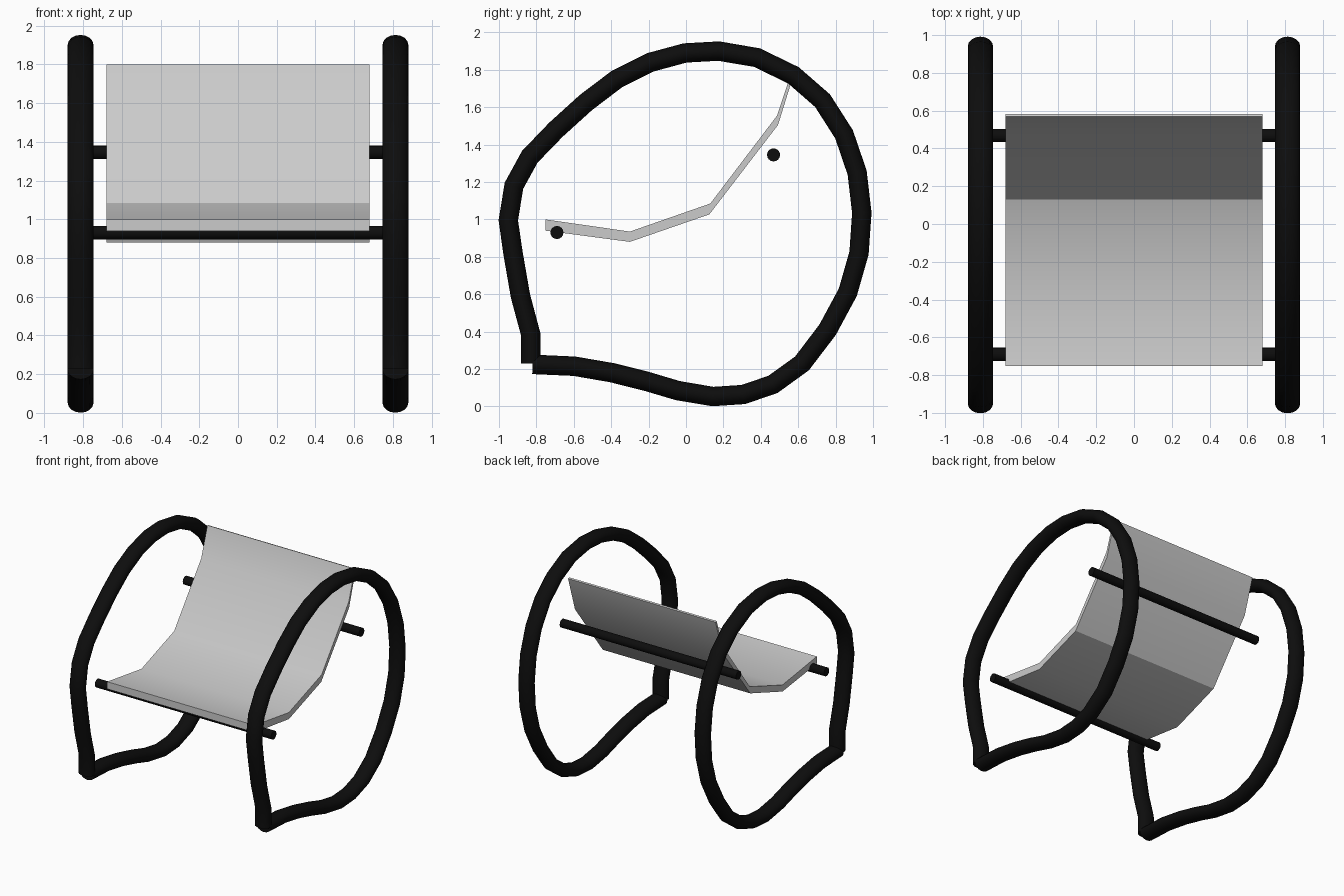
import bpy
import bmesh
from math import cos, sin, pi, radians
from mathutils import Vector

cube = bpy.data.objects.get("Cube")
if cube:
    bpy.data.objects.remove(cube, do_unlink=True)


def make_material(name, value):
    mat = bpy.data.materials.new(name)
    mat.use_nodes = True
    colour = (value, value, value, 1)
    mat.diffuse_color = colour
    mat.node_tree.nodes["Principled BSDF"].inputs["Base Color"].default_value = colour
    return mat


black = make_material("black frame", 0.004)
grey = make_material("light grey seat", 0.6)


def finish(name, bm, mat):
    """Turn the bmesh into a smooth-shaded object with sharp edges kept."""
    bmesh.ops.recalc_face_normals(bm, faces=bm.faces)
    mesh = bpy.data.meshes.new(name)
    bm.to_mesh(mesh)
    bm.free()
    mesh.materials.append(mat)
    obj = bpy.data.objects.new(name, mesh)
    bpy.context.collection.objects.link(obj)
    bpy.ops.object.select_all(action="DESELECT")
    obj.select_set(True)
    bpy.context.view_layer.objects.active = obj
    bpy.ops.object.shade_smooth_by_angle(angle=radians(30))
    return obj


def loft(name, rings, mat):
    """Skin a list of closed rings and cap both ends."""
    bm = bmesh.new()
    loops = [[bm.verts.new(p) for p in ring] for ring in rings]
    count = len(loops[0])
    for a, b in zip(loops, loops[1:]):
        for i in range(count):
            j = (i + 1) % count
            bm.faces.new((a[i], a[j], b[j], b[i]))
    bm.faces.new(loops[0])
    bm.faces.new(loops[-1])
    return finish(name, bm, mat)


# Side hoops: an oval tube swept along a (y, z) path
PATH = [(-.83, .23), (-.83, .385), (-.885, .59), (-.925, .82), (-.95, .995),
        (-.92, 1.18), (-.835, 1.335), (-.695, 1.48), (-.535, 1.625), (-.37, 1.75),
        (-.19, 1.84), (-.005, 1.89), (.175, 1.90), (.38, 1.865), (.575, 1.77),
        (.73, 1.635), (.845, 1.455), (.915, 1.25), (.94, 1.035), (.925, .82),
        (.865, .61), (.757, .41), (.62, .23), (.465, .118), (.307, .064),
        (.144, .053), (-.045, .085), (-.21, .134), (-.393, .18), (-.596, .215),
        (-.82, .225)]
HOOP_X, HALF_WIDTH, HALF_DEPTH, SIDES = 0.813, 0.067, 0.052, 16


def hoop_rings(x):
    pts = [Vector((x, y, z)) for y, z in PATH]
    rings = []
    for i, p in enumerate(pts):
        before, after = pts[max(i - 1, 0)], pts[min(i + 1, len(pts) - 1)]
        tangent = (after - before).normalized()
        normal = Vector((0, -tangent.z, tangent.y))
        angles = [2 * pi * k / SIDES for k in range(SIDES)]
        rings.append([p + Vector((HALF_WIDTH * cos(a), 0, 0))
                      + normal * HALF_DEPTH * sin(a) for a in angles])
    return rings


for side, x in (("left", HOOP_X), ("right", -HOOP_X)):
    loft(side + "_hoop", hoop_rings(x), black)


# Cross bars between the hoops
def cross_bar(name, y, z, radius=0.035):
    rings = [[(x, y + radius * cos(2 * pi * k / SIDES), z + radius * sin(2 * pi * k / SIDES))
              for k in range(SIDES)] for x in (-HOOP_X, HOOP_X)]
    loft(name, rings, black)


cross_bar("front_bar", -0.69, 0.93)
cross_bar("back_bar", 0.468, 1.345)

# Sling seat: pairs of upper and lower (y, z) points, one section per bend
SEAT_HALF = 0.68
UPPER = [(-.752, 1.0), (-.30, .935), (.13, 1.085), (.487, 1.555), (.568, 1.80)]
LOWER = [(-.752, .94), (-.30, .88), (.125, 1.027), (.492, 1.505), (.582, 1.795)]
sections = [[(-SEAT_HALF, *u), (SEAT_HALF, *u), (SEAT_HALF, *l), (-SEAT_HALF, *l)]
            for u, l in zip(UPPER, LOWER)]
loft("seat", sections, grey)
